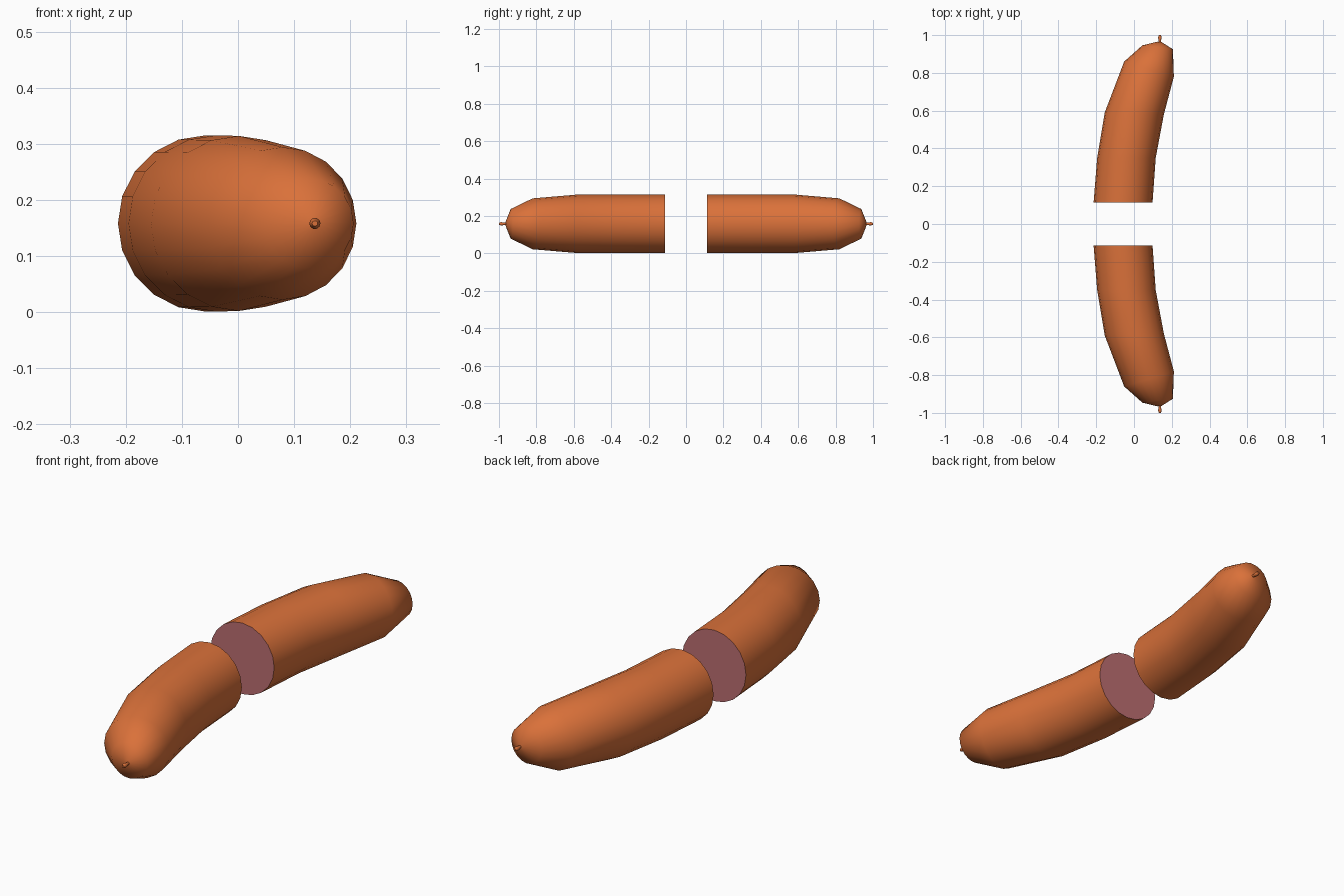
import bpy, bmesh, math

if "Cube" in bpy.data.objects:
    bpy.data.objects.remove(bpy.data.objects["Cube"])

def material(name, rgb):
    m = bpy.data.materials.new(name)
    m.diffuse_color = (*rgb, 1)
    m.use_nodes = True
    m.node_tree.nodes["Principled BSDF"].inputs["Base Color"].default_value = m.diffuse_color
    return m

SKIN = material("sausage_skin", (0.70, 0.165, 0.042))
MEAT = material("cut_meat", (0.50, 0.155, 0.165))
Z = 0.158

# rings: left edge (x, y), right edge (x, y), vertical radius
BODY = [((-0.214, 0.113), (0.098, 0.113), 0.157),
        ((-0.195, 0.35), (0.115, 0.35), 0.157),
        ((-0.155, 0.59), (0.158, 0.58), 0.156),
        ((-0.052, 0.86), (0.211, 0.78), 0.136),
        ((0.045, 0.946), (0.206, 0.925), 0.080),
        ((0.122, 0.965), (0.146, 0.963), 0.012)]
NUB = [((0.131, 0.955), (0.143, 0.955), 0.006),
       ((0.130, 0.975), (0.144, 0.975), 0.007),
       ((0.127, 0.988), (0.147, 0.988), 0.010),
       ((0.132, 1.0), (0.142, 1.0), 0.005)]

def loft(name, rings, side, segs, cut_face):
    bm = bmesh.new()
    loops = []
    for (lx, ly), (rx, ry), rz in rings:
        loop = []
        for i in range(segs):
            a = 2 * math.pi * i / segs
            t = 0.5 + 0.5 * math.cos(a)
            loop.append(bm.verts.new((lx + (rx - lx) * t,
                                      side * (ly + (ry - ly) * t),
                                      Z + rz * math.sin(a))))
        loops.append(loop)
    for a, b in zip(loops, loops[1:]):
        for i in range(segs):
            j = (i + 1) % segs
            bm.faces.new((a[i], a[j], b[j], b[i]))
    base = bm.faces.new(loops[0])
    bm.faces.new(loops[-1])
    if cut_face:
        base.material_index = 1
    bmesh.ops.recalc_face_normals(bm, faces=bm.faces)
    me = bpy.data.meshes.new(name)
    bm.to_mesh(me)
    bm.free()
    me.materials.append(SKIN)
    me.materials.append(MEAT)
    ob = bpy.data.objects.new(name, me)
    bpy.context.collection.objects.link(ob)
    bpy.ops.object.select_all(action='DESELECT')
    ob.select_set(True)
    bpy.context.view_layer.objects.active = ob
    bpy.ops.object.shade_smooth_by_angle(angle=math.radians(60))

# two mirrored halves, each with a tied end nub
for side, label in ((-1, "front"), (1, "back")):
    loft(label + "_sausage_half", BODY, side, 20, True)
    loft(label + "_end_nub", NUB, side, 10, False)
